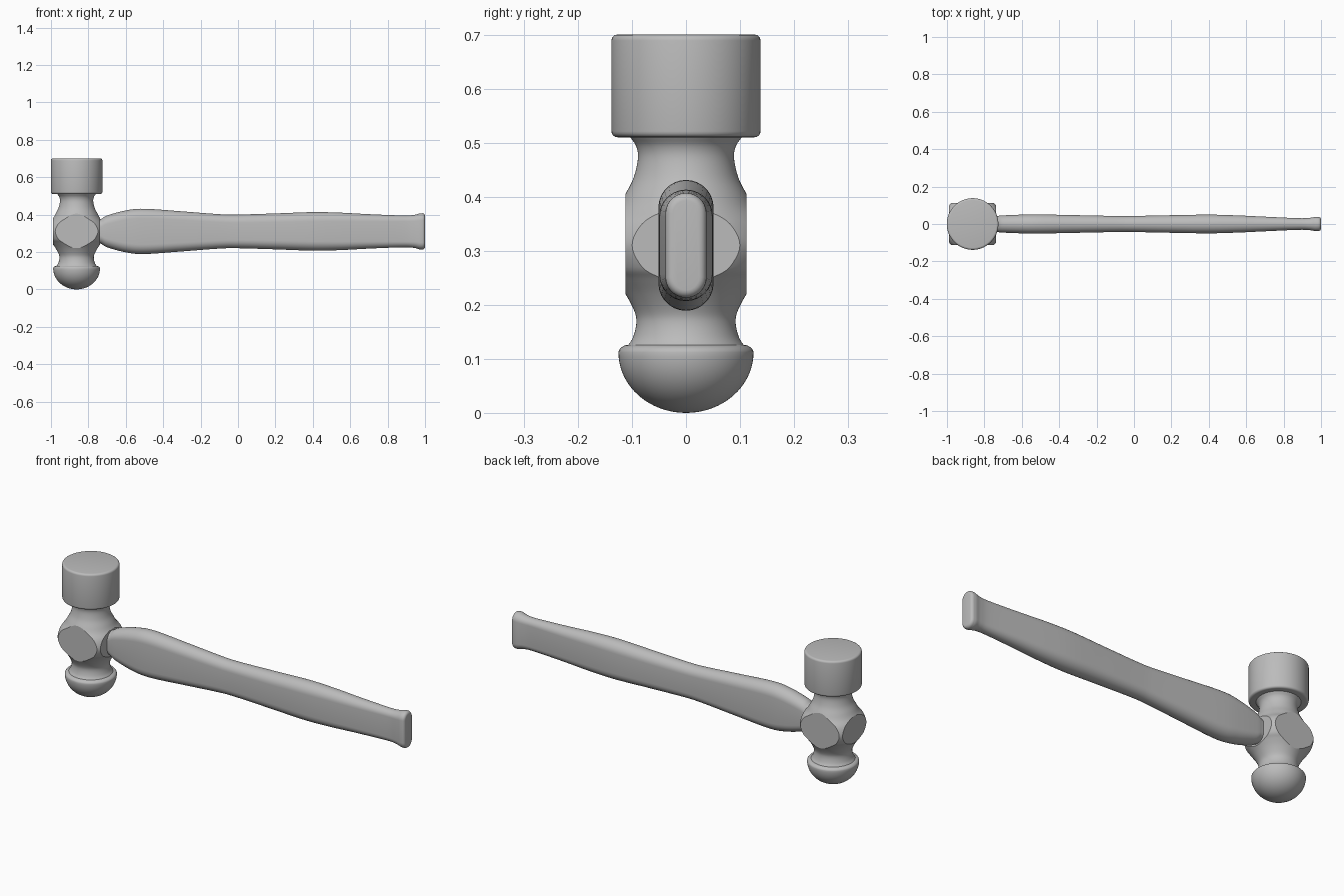
import bpy, bmesh, math
from mathutils import Vector

cube = bpy.data.objects.get("Cube")
if cube:
    bpy.data.objects.remove(cube, do_unlink=True)

HEAD_X = -0.863
GRIP_Z = 0.31

grey = bpy.data.materials.new("plain grey")
grey.use_nodes = True
colour = (0.5, 0.5, 0.5, 1)
grey.diffuse_color = colour
grey.node_tree.nodes["Principled BSDF"].inputs["Base Color"].default_value = colour


def finish(name, bm, location, angle=35):
    bmesh.ops.recalc_face_normals(bm, faces=bm.faces[:])
    mesh = bpy.data.meshes.new(name)
    bm.to_mesh(mesh)
    bm.free()
    mesh.materials.append(grey)
    obj = bpy.data.objects.new(name, mesh)
    obj.location = location
    bpy.context.collection.objects.link(obj)
    bpy.ops.object.select_all(action='DESELECT')
    obj.select_set(True)
    bpy.context.view_layer.objects.active = obj
    bpy.ops.object.shade_smooth_by_angle(angle=math.radians(angle))
    return obj


def smooth_path(points, steps):
    """Catmull-Rom curve through the points."""
    pts = [Vector(p) for p in points]
    pts = [2 * pts[0] - pts[1]] + pts + [2 * pts[-1] - pts[-2]]
    path = []
    for a, b, c, d in zip(pts, pts[1:], pts[2:], pts[3:]):
        for i in range(steps):
            t = i / steps
            path.append(0.5 * (2 * b + (c - a) * t + (2 * a - 5 * b + 4 * c - d) * t * t
                               + (3 * b - a - 3 * c + d) * t ** 3))
    return path + [pts[-2]]


def skin(rings):
    """Bridge equal closed rings of points and cap both ends."""
    bm = bmesh.new()
    rows = [[bm.verts.new(p) for p in ring] for ring in rings]
    for low, high in zip(rows, rows[1:]):
        for i in range(len(low)):
            j = (i + 1) % len(low)
            bm.faces.new((low[i], low[j], high[j], high[i]))
    bm.faces.new(rows[0])
    bm.faces.new(rows[-1])
    return bm


def lathe(profile, sides=96):
    turns = [2 * math.pi * i / sides for i in range(sides)]
    return skin([[(r * math.cos(a), r * math.sin(a), z) for a in turns]
                 for r, z in profile])


# Striking face: drum with rounded rims
def rim(radius, z, bevel, start):
    return [(radius - bevel + bevel * math.cos(a), z + bevel * math.sin(a))
            for a in [math.radians(start + 22.5 * i) for i in range(5)]]


drum = [(0.09, 0.51)] + rim(0.138, 0.521, 0.011, -90) + rim(0.138, 0.689, 0.011, 0)
finish("striking_face", lathe(drum), (HEAD_X, 0, 0))

# Ball peen: hemisphere with a rounded shoulder
ball = [(0.125 * math.sin(a), 0.112 * (1 - math.cos(a)))
        for a in [math.radians(1 + 89 * i / 20) for i in range(21)]]
ball += [(0.124, 0.116), (0.12, 0.121), (0.113, 0.125), (0.08, 0.13)]
finish("ball_peen", lathe(ball), (HEAD_X, 0, 0), 50)

# Head body: turned waist and belly, with four flat cheeks
waist = [(0.109, 0.122), (0.098, 0.14), (0.092, 0.165), (0.095, 0.187), (0.112, 0.22),
         (0.132, 0.248), (0.149, 0.27), (0.16, 0.31), (0.149, 0.35), (0.126, 0.38),
         (0.112, 0.405), (0.097, 0.435), (0.089, 0.47), (0.092, 0.493), (0.104, 0.511)]
bm = lathe(smooth_path(waist, 5))
for axis, reach in (((1, 0, 0), 0.125), ((0, 1, 0), 0.112)):
    for side in (1, -1):
        normal = Vector(axis) * side
        cut = bmesh.ops.bisect_plane(bm, geom=bm.verts[:] + bm.edges[:] + bm.faces[:],
                                     plane_co=normal * reach, plane_no=normal,
                                     clear_outer=True)
        edges = [e for e in cut["geom_cut"] if isinstance(e, bmesh.types.BMEdge)]
        bmesh.ops.holes_fill(bm, edges=edges, sides=0)
finish("head_body", bm, (HEAD_X, 0, 0), 25)


# Handle: swelling rounded-flat section, flared at the butt
def section(x, half_width, half_height, arc=14):
    ring = []
    for side in (1, -1):
        for i in range(arc + 1):
            a = math.pi * i / arc
            ring.append((x, side * half_width * math.cos(a),
                         side * (half_height - half_width + half_width * math.sin(a))))
    return ring


stations = [(-0.986, 0.04, 0.06), (-0.85, 0.04, 0.06), (-0.745, 0.042, 0.063),
            (-0.7, 0.046, 0.085), (-0.6, 0.05, 0.112), (-0.5, 0.051, 0.121),
            (-0.3, 0.047, 0.107), (-0.1, 0.043, 0.092), (0, 0.043, 0.09),
            (0.2, 0.047, 0.096), (0.4, 0.05, 0.103), (0.55, 0.046, 0.1),
            (0.7, 0.039, 0.092), (0.88, 0.031, 0.085), (0.94, 0.033, 0.088),
            (0.97, 0.038, 0.096), (0.985, 0.038, 0.097)]
rings = [section(*s) for s in smooth_path(stations, 6)]
for i in range(1, 6):
    a = math.pi / 2 * i / 5
    inset = 0.014 * (1 - math.cos(a))
    rings.append(section(0.985 + 0.015 * math.sin(a), 0.038 - inset, 0.097 - inset))
finish("handle", skin(rings), (0, 0, GRIP_Z))
